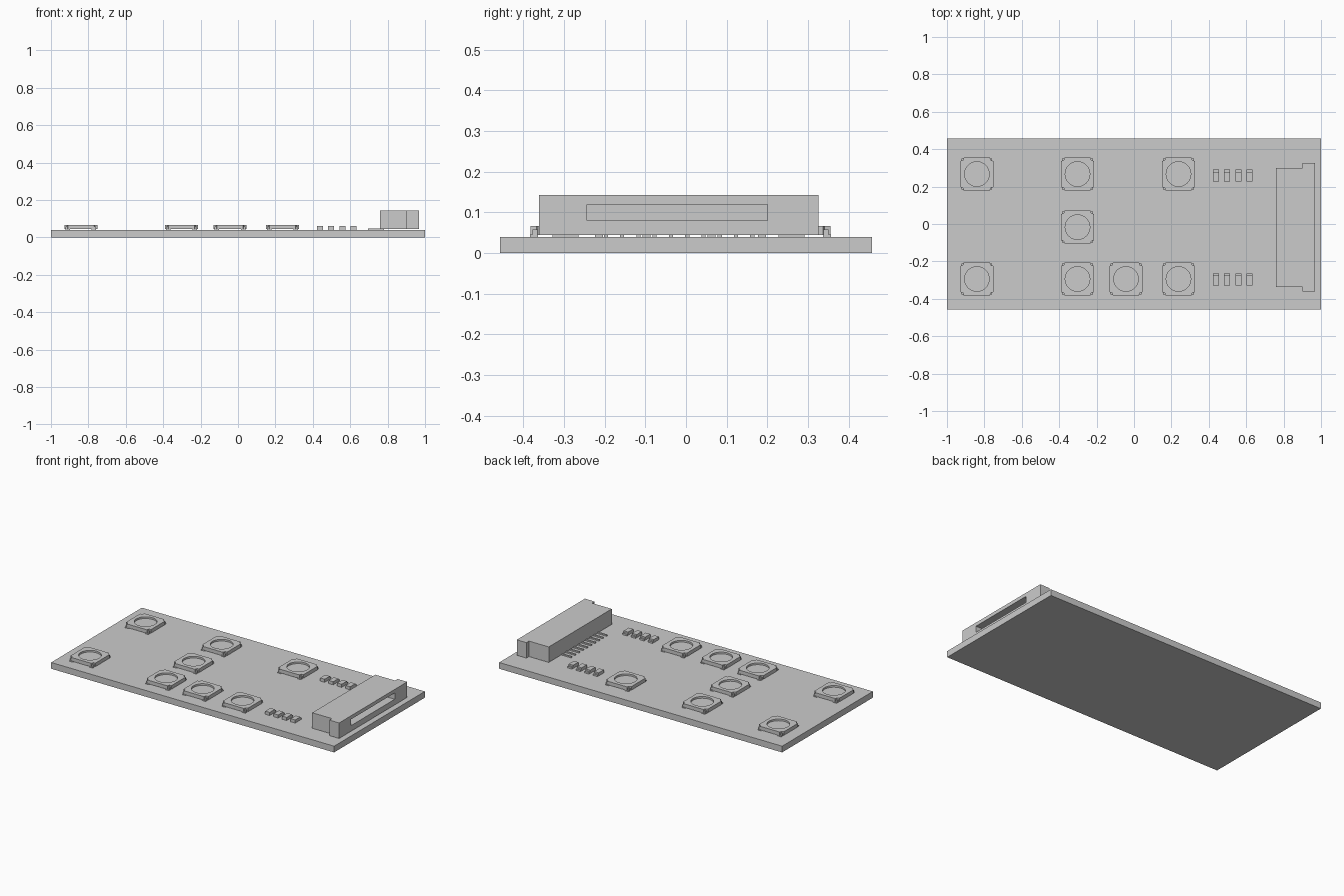
import bpy, bmesh, math
from mathutils import Matrix

cube = bpy.data.objects.get("Cube")
if cube:
    bpy.data.objects.remove(cube, do_unlink=True)

grey = bpy.data.materials.new("plain_grey")
grey.use_nodes = True
grey.diffuse_color = (0.6, 0.6, 0.6, 1)
grey.node_tree.nodes["Principled BSDF"].inputs["Base Color"].default_value = (0.6, 0.6, 0.6, 1)


def add_box(bm, x, y, z):
    """Add a box from (low, high) ranges."""
    size = [b - a for a, b in (x, y, z)]
    mid = [(a + b) / 2 for a, b in (x, y, z)]
    bmesh.ops.create_cube(bm, size=1, matrix=Matrix.Translation(mid) @ Matrix.Diagonal((*size, 1)))


def add_prism(bm, outline, low, high):
    """Extrude a flat outline upward."""
    face = bm.faces.new([bm.verts.new((x, y, low)) for x, y in outline])
    top = bmesh.ops.extrude_face_region(bm, geom=[face])["geom"]
    bmesh.ops.translate(bm, verts=[v for v in top if isinstance(v, bmesh.types.BMVert)],
                        vec=(0, 0, high - low))
    bmesh.ops.recalc_face_normals(bm, faces=bm.faces)


def finish(name, bm):
    mesh = bpy.data.meshes.new(name)
    bm.to_mesh(mesh)
    bm.free()
    mesh.materials.append(grey)
    obj = bpy.data.objects.new(name, mesh)
    bpy.context.collection.objects.link(obj)
    return obj


def cut(obj, cutter):
    mod = obj.modifiers.new("cut", "BOOLEAN")
    mod.operation = "DIFFERENCE"
    mod.solver = "EXACT"
    mod.object = cutter
    bpy.context.view_layer.update()
    mesh = bpy.data.meshes.new_from_object(
        obj.evaluated_get(bpy.context.evaluated_depsgraph_get()))
    obj.modifiers.clear()
    obj.data = mesh
    bpy.data.objects.remove(cutter, do_unlink=True)


TOP = 0.04

# Circuit board
bm = bmesh.new()
add_box(bm, (-1, 1), (-0.458, 0.458), (0, TOP))
finish("board", bm)

# Push button housing: square with notched corners and a round recess
A, B = 0.088, 0.07
corner = [(A, B), (B + 0.004, B + 0.004), (B, A)]
outline = []
for turn in range(4):
    c, s = round(math.cos(turn * math.pi / 2)), round(math.sin(turn * math.pi / 2))
    outline += [(c * x - s * y, s * x + c * y) for x, y in corner]
bm = bmesh.new()
add_prism(bm, outline, 0.044, 0.067)
button = finish("button_housing", bm)
bm = bmesh.new()
bmesh.ops.create_cone(bm, cap_ends=True, segments=32, radius1=0.066, radius2=0.066,
                      depth=0.04, matrix=Matrix.Translation((0, 0, 0.076)))
cut(button, finish("recess_cutter", bm))

# Button feet: a post in each notch with a flat pad
bm = bmesh.new()
for sx in (-1, 1):
    for sy in (-1, 1):
        xs = sorted((sx * 0.058, sx * 0.082))
        add_box(bm, xs, sorted((sy * 0.07, sy * 0.083)), (TOP, 0.058))
        add_box(bm, xs, sorted((sy * 0.07, sy * 0.09)), (TOP, 0.046))
feet = finish("button_feet", bm)

spots = [(-0.84, 0.267), (-0.302, 0.267), (0.238, 0.267), (-0.302, -0.017),
         (-0.84, -0.294), (-0.302, -0.294), (-0.043, -0.294), (0.238, -0.294)]
for i, (x, y) in enumerate(spots):
    for part in (button, feet):
        obj = part if i == 0 else part.copy()
        if i:
            bpy.context.collection.objects.link(obj)
        obj.location = (x, y, 0)

# Small chips in two rows, each with a lower step at the back
bm = bmesh.new()
for front in (-0.328, 0.227):
    for i in range(4):
        x = 0.422 + i * 0.06
        add_box(bm, (x, x + 0.032), (front, front + 0.052), (TOP, 0.06))
        add_box(bm, (x, x + 0.032), (front + 0.052, front + 0.064), (TOP, 0.05))
finish("chips", bm)

# Socket with side wings and an open slot
half = [(0.968, 0.344), (0.9, 0.344), (0.9, 0.318), (0.76, 0.318)]
shape = half + [(x, -y) for x, y in reversed(half)]
bm = bmesh.new()
add_prism(bm, [(x, y - 0.018) for x, y in shape], 0.044, 0.143)
socket = finish("socket", bm)
bm = bmesh.new()
add_box(bm, (0.83, 1.1), (-0.243, 0.2), (0.08, 0.12))
cut(socket, finish("slot_cutter", bm))

# Row of solder pins behind the socket
bm = bmesh.new()
for i in range(10):
    y = 0.163 - i * 0.04
    add_box(bm, (0.695, 0.78), (y - 0.005, y + 0.005), (TOP, 0.048))
finish("pins", bm)
